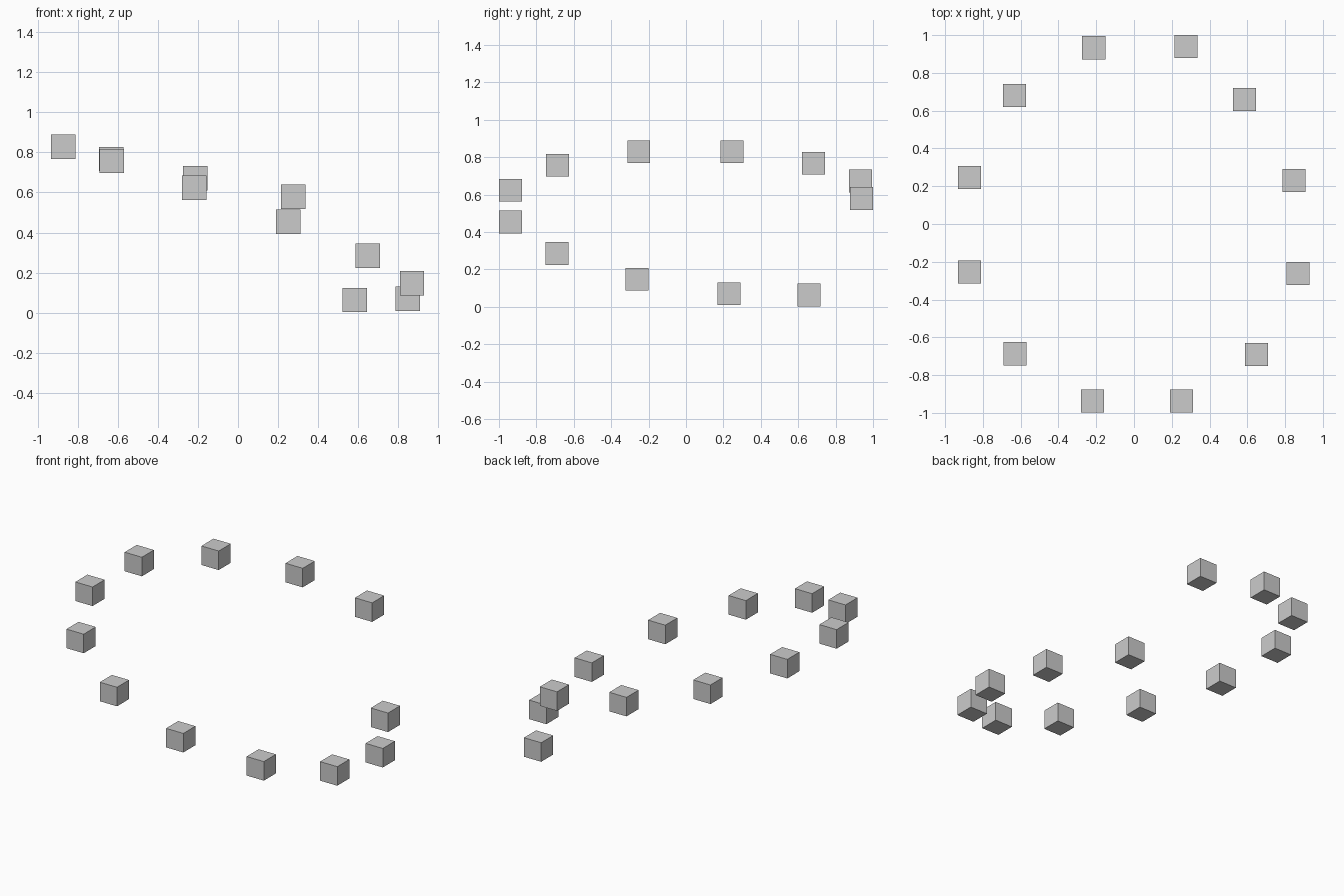
import bpy

SIZE = 0.122

# Centres of the cubes, in order around the tilted open ring
CENTRES = [
    (0.584, 0.658, 0.063),
    (0.847, 0.230, 0.070),
    (0.869, -0.262, 0.147),
    (0.648, -0.690, 0.284),
    (0.251, -0.938, 0.453),
    (-0.219, -0.938, 0.623),
    (-0.631, -0.687, 0.757),
    (-0.872, -0.253, 0.829),
    (-0.872, 0.246, 0.829),
    (-0.632, 0.681, 0.767),
    (-0.213, 0.933, 0.672),
    (0.275, 0.939, 0.579),
]

# Ring of separate axis-aligned cubes
for i, centre in enumerate(CENTRES, 1):
    bpy.ops.mesh.primitive_cube_add(size=SIZE, location=centre)
    bpy.context.object.name = f"ring_cube_{i:02d}"
